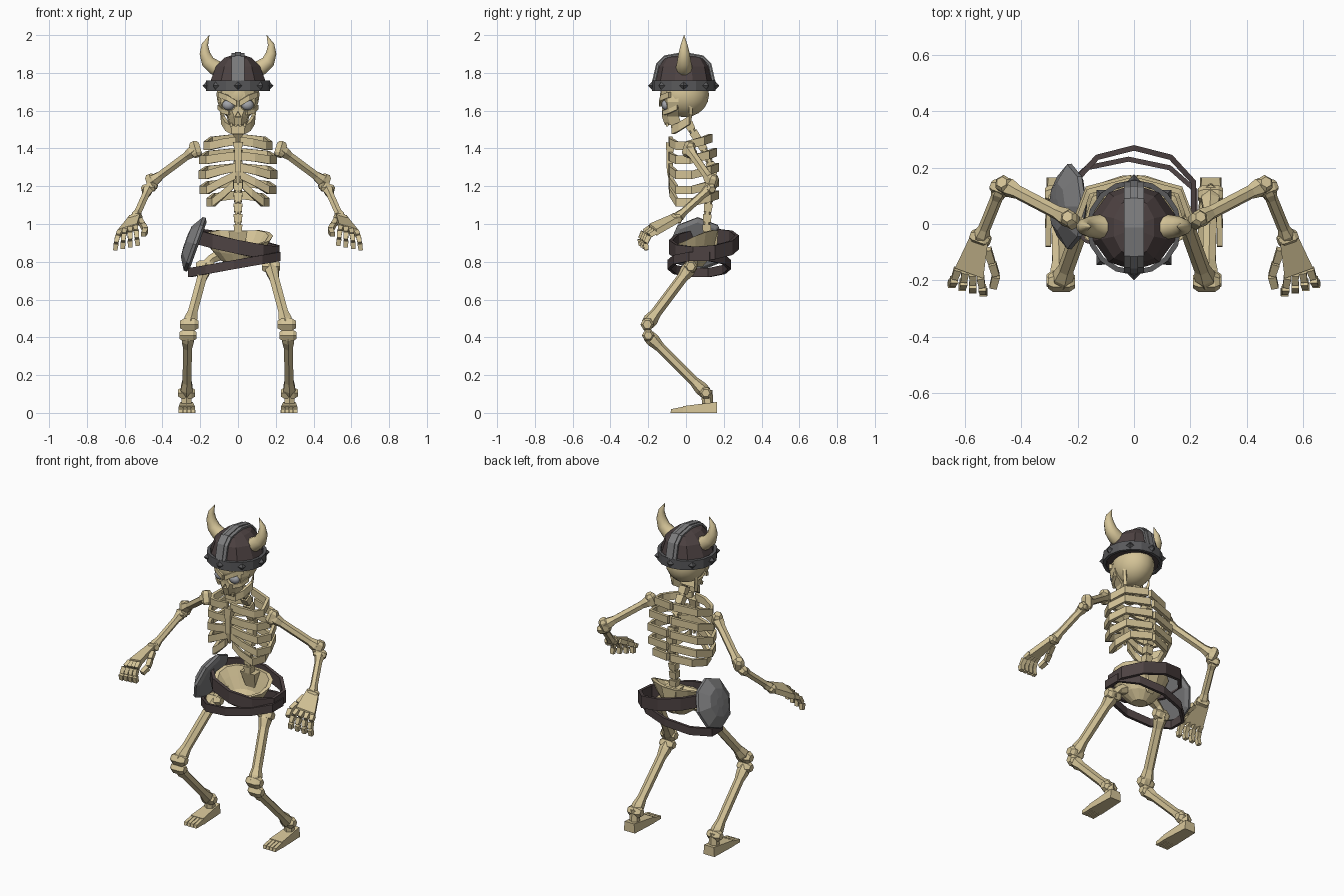
import bpy, bmesh, math
from mathutils import Vector as V, Matrix

if "Cube" in bpy.data.objects:
    bpy.data.objects.remove(bpy.data.objects["Cube"])


def mat(name, rgb):
    m = bpy.data.materials.new(name)
    m.diffuse_color = (*rgb, 1)
    m.use_nodes = True
    m.node_tree.nodes["Principled BSDF"].inputs["Base Color"].default_value = m.diffuse_color
    return m


BONE = mat("bone", (0.66, 0.55, 0.31))
LEATHER = mat("leather", (0.075, 0.055, 0.055))
IRON = mat("iron", (0.10, 0.10, 0.105))
STEEL = mat("steel", (0.2, 0.2, 0.205))
EYE = mat("eye", (0.36, 0.37, 0.4))


def finish(name, bm, m, smooth=False):
    bmesh.ops.recalc_face_normals(bm, faces=bm.faces)
    me = bpy.data.meshes.new(name)
    bm.to_mesh(me)
    bm.free()
    ob = bpy.data.objects.new(name, me)
    bpy.context.collection.objects.link(ob)
    me.materials.append(m)
    if smooth:
        for o in bpy.context.selected_objects:
            o.select_set(False)
        ob.select_set(True)
        bpy.context.view_layer.objects.active = ob
        bpy.ops.object.shade_smooth_by_angle(angle=math.radians(40))
    return ob


def loft(name, rings, m, closed=False, smooth=False):
    bm = bmesh.new()
    rs = [[bm.verts.new(p) for p in r] for r in rings]
    n = len(rs[0])
    for a, b in zip(rs, rs[1:] + (rs[:1] if closed else [])):
        for i in range(n):
            bm.faces.new((a[i], a[(i + 1) % n], b[(i + 1) % n], b[i]))
    if not closed:
        bm.faces.new(rs[0])
        bm.faces.new(rs[-1])
    return finish(name, bm, m, smooth)


def tube(name, pts, radii, sides=6, m=BONE, smooth=False):
    pts = [V(p) for p in pts]
    d = (pts[-1] - pts[0]).normalized()
    ref = V((0, 1, 0)) if abs(d.y) < 0.8 else V((1, 0, 0))
    rings = []
    for i, p in enumerate(pts):
        t = (pts[min(i + 1, len(pts) - 1)] - pts[max(i - 1, 0)]).normalized()
        a = ref.cross(t).normalized()
        b = t.cross(a)
        rings.append([p + radii[i] * (a * math.cos(k) + b * math.sin(k))
                      for k in [2 * math.pi * (j + 0.5) / sides for j in range(sides)]])
    return loft(name, rings, m, smooth=smooth)


def strip(name, pts, h, t, m=BONE, closed=False, up=(0, 0, 1)):
    pts, up, n = [V(p) for p in pts], V(up), len(pts)
    rings = []
    for i, p in enumerate(pts):
        a = pts[(i - 1) % n] if closed else pts[max(i - 1, 0)]
        b = pts[(i + 1) % n] if closed else pts[min(i + 1, n - 1)]
        s = (b - a).cross(up).normalized() * t / 2
        u = up * h / 2
        rings.append([p + s + u, p - s + u, p - s - u, p + s - u])
    return loft(name, rings, m, closed)


def hull(name, pts, m=BONE):
    bm = bmesh.new()
    for p in pts:
        bm.verts.new(p)
    bmesh.ops.convex_hull(bm, input=bm.verts)
    bmesh.ops.dissolve_limit(bm, angle_limit=0.02, verts=bm.verts, edges=bm.edges)
    return finish(name, bm, m)


def ball(name, c, r, m=BONE, seg=16):
    bm = bmesh.new()
    bmesh.ops.create_uvsphere(bm, u_segments=seg, v_segments=seg // 2 + 2, radius=1)
    bmesh.ops.transform(bm, matrix=Matrix.Translation(c) @ Matrix.Diagonal((*r, 1)), verts=bm.verts)
    return finish(name, bm, m, True)


def ring(rx, ry, z, n, cy=0.0):
    return [(rx * math.sin(2 * math.pi * i / n), cy - ry * math.cos(2 * math.pi * i / n), z) for i in range(n)]


def long_bone(name, a, b, r, axis):
    # slim shaft, flared ends, a cross-wise knuckle at each end
    a, b, axis = V(a), V(b), V(axis).normalized()
    f = [0, 0.08, 0.2, 0.8, 0.92, 1]
    tube(name, [a.lerp(b, k) for k in f], [r * k for k in (1.2, 1.35, 1, 1, 1.35, 1.2)])
    for p in (a, b):
        tube(name + "_knuckle", [p + axis * k * r for k in (-1.65, -1.0, 1.0, 1.65)],
             [r * 0.8, r * 1.25, r * 1.25, r * 0.8])


# skull: cranium and tapered face with carved sockets
cranium = ball("cranium", (0, -0.008, 1.685), (0.114, 0.13, 0.12))
rows = [(1.71, .100, -.132), (1.645, .108, -.13), (1.60, .092, -.126), (1.57, .06, -.128), (1.525, .048, -.112)]
face = loft("face", [[(-w, y + .09, z), (-w * .85, y + .03, z), (-w * .35, y, z), (w * .35, y, z),
                      (w * .85, y + .03, z), (w, y + .09, z)] for z, w, y in rows], BONE)
cutters = []
for s in (1, -1):
    cutters.append(ball("socket_cutter", (s * .052, -.13, 1.63), (.04, .045, .033), BONE, 12))
    ball("eye", (s * .05, -.105, 1.63), (.033, .025, .028), EYE, 12)
    strip("brow", [(s * .006, -.135, 1.637), (s * .055, -.127, 1.668), (s * .1, -.085, 1.685)], .03, .018)
    strip("cheekbone", [(s * .045, -.118, 1.588), (s * .082, -.088, 1.598), (s * .1, -.045, 1.618)], .024, .016)
cutters.append(hull("nose_cutter", [(-.018, -.16, 1.565), (.018, -.16, 1.565), (0, -.16, 1.6),
                                    (-.014, -.105, 1.568), (.014, -.105, 1.568), (0, -.105, 1.595)]))
for ob in (cranium, face):
    for c in cutters:
        mod = ob.modifiers.new("carve", 'BOOLEAN')
        mod.operation, mod.object, mod.solver = 'DIFFERENCE', c, 'EXACT'
    bpy.context.view_layer.objects.active = ob
    for mod in list(ob.modifiers):
        bpy.ops.object.modifier_apply(modifier=mod.name)
for c in cutters:
    bpy.data.objects.remove(c)

# jaw and teeth
half = [(.09, .025, 1.605), (.08, .02, 1.55), (.058, -.035, 1.515), (.032, -.068, 1.498)]
strip("jaw", half + [(-x, y, z) for x, y, z in reversed(half)], .045, .02)
for x in (-.036, -.012, .012, .036):
    tube("upper_tooth", [(x, -.1, 1.535), (x, -.1, 1.515)], [.011, .008], 4)
for s in (1, -1):
    tube("lower_fang", [(s * .03, -.072, 1.51), (s * .032, -.08, 1.545)], [.011, .003], 4)

# helmet
CY = -.012
loft("helmet_dome", [ring(.152, .152, 1.71, 10, CY), ring(.152, .152, 1.76, 10, CY), ring(.122, .135, 1.835, 10, CY),
                     ring(.075, .105, 1.88, 10, CY), ring(.03, .05, 1.895, 10, CY)], LEATHER)
crest = [(0, CY + y, z) for y, z in ((-.156, 1.755), (-.136, 1.845), (-.1, 1.882), (0, 1.9),
                                     (.1, 1.882), (.136, 1.845), (.156, 1.755))]
strip("helmet_crest", crest, .07, .012, STEEL, up=(1, 0, 0))
strip("helmet_crest_ridge", crest, .03, .022, STEEL, up=(1, 0, 0))
strip("helmet_band", ring(.16, .16, 1.732, 16, CY), .056, .018, IRON, True)
for k in range(8):
    d = V((math.sin(k * math.pi / 4), -math.cos(k * math.pi / 4), 0))
    p, u = V((0, CY, 1.732)) + d * .162, V((-d.y, d.x, 0)) * .025
    hull("helmet_stud", [p + u, p - u, p + V((0, 0, .028)), p - V((0, 0, .028)), p + d * .026, p - d * .01], IRON)
for s in (1, -1):
    tube("horn", [(s * x, -.01, z) for x, z in ((.09, 1.815), (.125, 1.83), (.16, 1.86), (.176, 1.905), (.175, 1.95),
                  (.152, 2.0))], [.042, .043, .037, .029, .018, .001], 10, BONE, True)

# spine: vertebrae along a bent path
spine = [(.01, 1.54), (.035, 1.49), (.07, 1.44), (.1, 1.385), (.125, 1.33), (.14, 1.275), (.14, 1.22), (.13, 1.165),
         (.12, 1.11), (.113, 1.055), (.11, 1.0), (.11, .95)]
for (y0, z0), (y1, z1) in zip(spine, spine[1:]):
    a, b = V((0, y0, z0)), V((0, y1, z1))
    tube("vertebra", [a.lerp(b, .06), a.lerp(b, .84)], [.033, .029], 4)
    tube("disc", [a, b], [.018, .018], 6)

# ribs: side height, width factor, back shift, front rise
for z, w, dy, rise in ((1.42, .86, -.035, .02), (1.345, .98, -.01, .015), (1.265, 1, 0, .035),
                       (1.185, .97, 0, .075), (1.12, .78, 0, .09)):
    gap = .012 if z > 1.15 else .03
    for s in (1, -1):
        strip("rib", [(s * x * w, y + dy, z + k) for x, y, k in (
            (.01, .165, .035), (.165, .125, .02), (.2, .03, -.005), (.165, -.048 - dy, -.005),
            (.09, -.077 - dy, rise * .5), (gap, -.082 - dy, rise))], .044, .02)
tube("sternum", [(0, -.08, 1.43), (0, -.086, 1.38), (0, -.086, 1.28), (0, -.08, 1.21)], [.036, .026, .022, .008], 4)

# pelvis bowl, sacrum
rows = []
for rx, ry, f in ((.185, .125, 1), (.15, .105, .62), (.1, .08, .25), (.045, .04, 0)):
    rr = []
    for i in range(14):
        a = 2 * math.pi * i / 14
        top = .875 + .085 * max(0, math.sin(a) + .6) / 1.6 + .03 * abs(math.cos(a))
        rr.append((rx * math.cos(a), .05 + ry * math.sin(a), .775 + (top - .775) * f))
    rows.append(rr)
inner = [[(x * .87, .05 + (y - .05) * .84, z + (0 if i == 0 else .02)) for x, y, z in r] for i, r in enumerate(rows)]
loft("pelvis", list(reversed(inner)) + rows, BONE)
hull("sacrum", [(s * x, y, z) for s in (1, -1) for x, y, z in ((.05, .09, .96), (.05, .17, .96), (.02, .14, .8),
                                                                (.02, .16, .82))])

# belts and round plate at the hip
c1 = [(x, y, .89 - .21 * x + .07 * (y - .09)) for x, y, _ in ring(.222, .175, 0, 10, .095)]
strip("upper_belt", c1, .075, .02, LEATHER, True)
c2 = [(x - .02, y, .785 + .18 * x) for x, y, _ in ring(.25, .16, 0, 10, .07)]
strip("lower_belt", c2, .048, .018, LEATHER, True)
n, u, v = V((-.94, 0, .34)), V((.34, 0, .94)), V((0, 1, 0))
plate = [[V((-.222, .062, .89)) + n * d + r * (u * math.cos(k) + v * math.sin(k))
          for k in [math.pi * j / 4 for j in range(8)]]
         for d, r in ((-.012, .13), (0, .152), (.016, .15), (.055, .085), (.06, .03))]
loft("hip_plate", plate, STEEL)

for s in (1, -1):
    def P(x, y, z):
        return V((s * x, y, z))
    # arm
    elbow, wrist = P(.468, .142, 1.21), P(.545, -.05, 1.03)
    long_bone("upper_arm", P(.225, .015, 1.395), elbow + P(-.01, -.005, .012), .025, P(.3, .3, 1))
    long_bone("forearm", elbow + P(.005, -.015, -.02), wrist, .022, P(.8, .3, -.2))
    # hand: palm slab, four bent fingers, thumb
    d, side = P(.035, -.12, -.06), P(.9, .33, -.27)
    k0, up = wrist + P(.005, -.005, 0), V((0, 0, .017))
    hull("palm", [k0 + side * a + up * b for a in (-.035, .035) for b in (-1, 1)] +
         [k0 + d + side * a + up * b for a in (-.056, .056) for b in (-1, 1)])
    for i in range(4):
        f = i - 1.5
        q = [k0 + d + side * f * .03]
        for st in (P(.003 + f * .006, -.036, -.022), P(.002 + f * .004, -.018, -.04), P(f * .003, .006, -.038)):
            q.append(q[-1] + st)
        for a, b in zip(q, q[1:]):
            tube("finger", [a, a.lerp(b, .9)], [.019, .016], 4)
    for a, b in ((P(.52, -.09, 1.02), P(.505, -.135, .995)), (P(.503, -.14, .992), P(.49, -.18, .97)),
                 (P(.49, -.185, .967), P(.5, -.225, .945))):
        tube("thumb", [a, b], [.02, .018], 4)
    # leg
    long_bone("thigh", P(.175, .025, .775), P(.258, -.205, .468), .029, (1, 0, 0))
    tube("hip_neck", [P(.09, .04, .84), P(.14, .035, .815), P(.18, .025, .765)], [.035, .027, .034])
    long_bone("shin", P(.265, -.2, .41), P(.272, .105, .105), .027, (1, 0, 0))
    tube("ankle", [P(.272, .11, .12), P(.272, .115, .045)], [.03, .03], 6)
    # foot wedge with four toes
    hull("foot", [P(x, y, z) for x, y, z in ((.235, .165, 0), (.31, .165, 0), (.24, .165, .058), (.305, .165, .058),
         (.225, -.015, 0), (.316, -.015, 0), (.228, -.015, .036), (.313, -.015, .036))])
    for i in range(4):
        x = .237 + i * .0225
        hull("toe", [P(x + a, y, z) for a in (-.0095, .0095)
                     for y, z in ((-.012, 0), (-.082, 0), (-.012, .033), (-.078, .02))])
